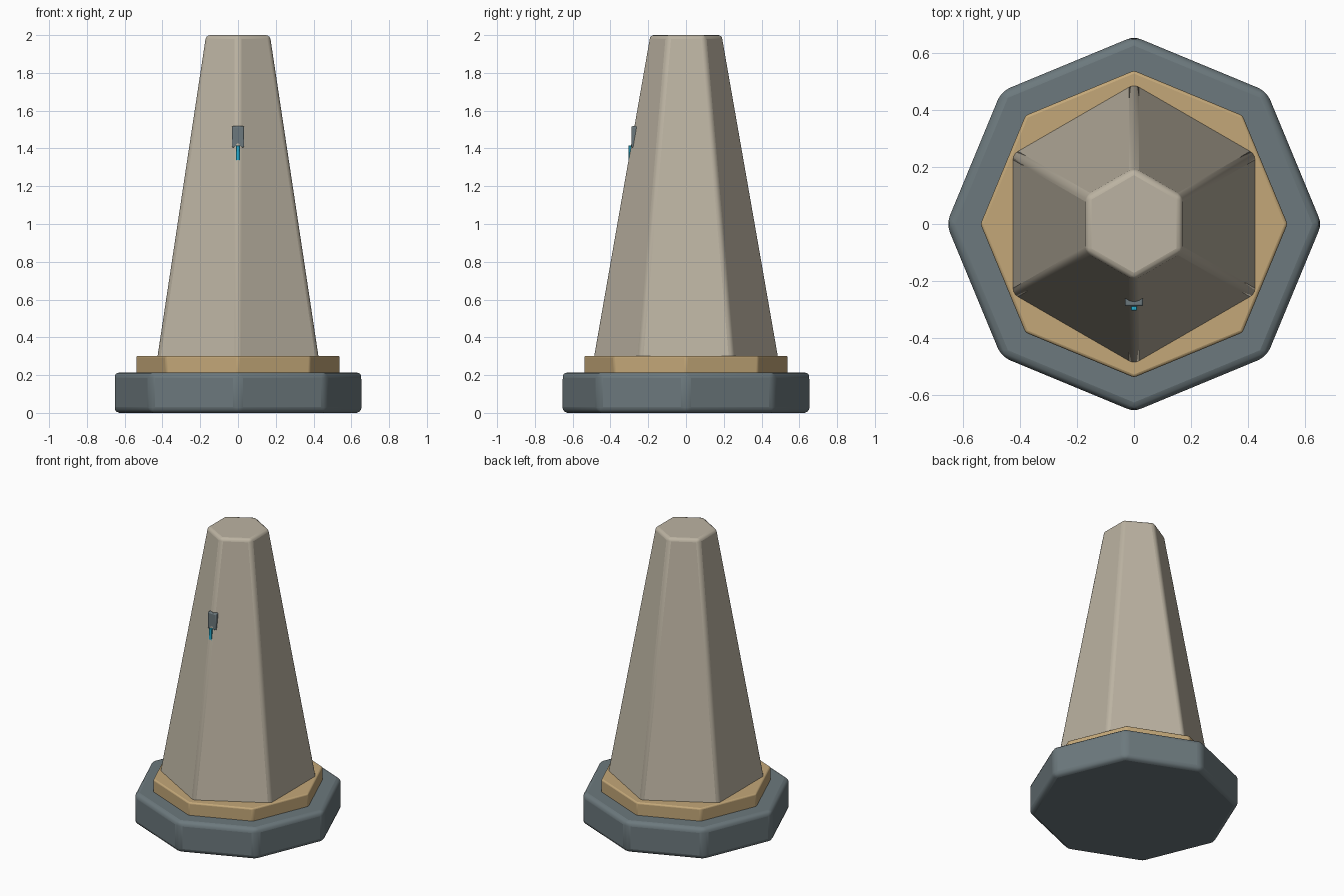
import bpy
from math import pi

if "Cube" in bpy.data.objects:
    bpy.data.objects.remove(bpy.data.objects["Cube"])


def material(name, rgb):
    m = bpy.data.materials.new(name)
    m.diffuse_color = (*rgb, 1)
    m.use_nodes = True
    m.node_tree.nodes["Principled BSDF"].inputs["Base Color"].default_value = m.diffuse_color
    return m


STONE = material("warm_stone", (0.50, 0.45, 0.36))
TAN = material("tan", (0.55, 0.39, 0.19))
SLATE = material("slate", (0.15, 0.19, 0.205))
BLUE = material("blue", (0.02, 0.42, 0.62))


def finish(name, mat, bevel, segments=3):
    ob = bpy.context.object
    ob.name = name
    ob.data.materials.append(mat)
    bpy.ops.object.transform_apply(location=False, rotation=True, scale=True)
    mod = ob.modifiers.new("bevel", 'BEVEL')
    mod.width, mod.segments = bevel, segments
    bpy.ops.object.shade_smooth_by_angle(angle=pi / 6)
    return ob


def prism(name, sides, r0, r1, z0, z1, mat, bevel):
    # first vertex points along +y
    bpy.ops.mesh.primitive_cone_add(vertices=sides, radius1=r0, radius2=r1,
                                    depth=z1 - z0, location=(0, 0, (z0 + z1) / 2))
    return finish(name, mat, bevel)


def box(name, lo, hi, mat, bevel):
    bpy.ops.mesh.primitive_cube_add(size=1, location=[(a + b) / 2 for a, b in zip(lo, hi)])
    bpy.context.object.scale = [b - a for a, b in zip(lo, hi)]
    return finish(name, mat, bevel, 2)


# octagonal foot and trim plate
prism("base", 8, 0.66, 0.66, 0, 0.215, SLATE, 0.03)
prism("trim_plate", 8, 0.54, 0.54, 0.205, 0.302, TAN, 0.01)

# tapered hexagonal body, sunk slightly into the trim
prism("body", 6, 0.497, 0.195, 0.27, 2.0, STONE, 0.02)

# small weight and pointer, half sunk into the front edge
box("weight", (-0.032, -0.289, 1.405), (0.032, -0.24, 1.518), SLATE, 0.006)
box("pointer", (-0.01, -0.304, 1.25), (0.01, -0.27, 1.415), BLUE, 0.002)
